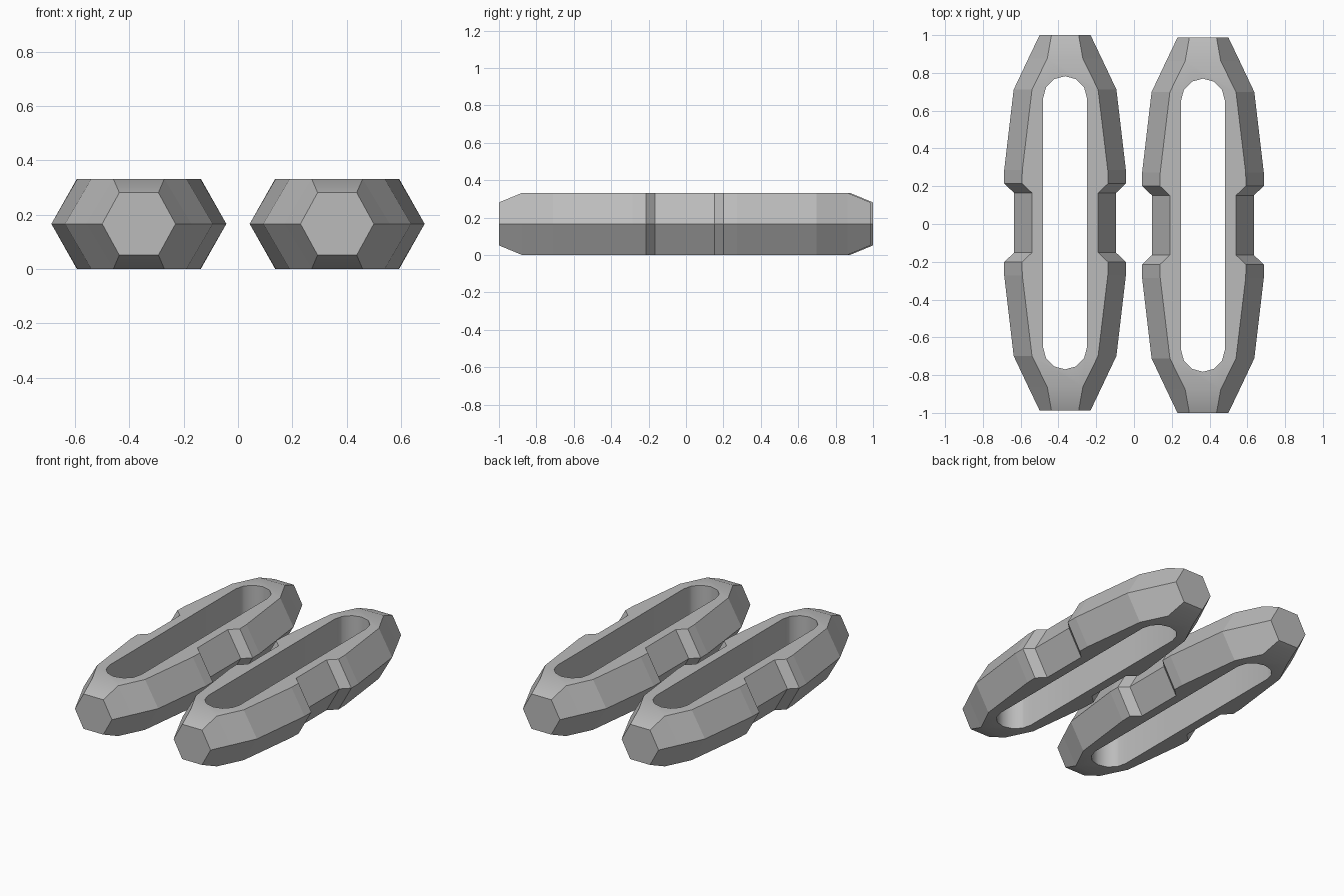
import bpy, bmesh, math

if "Cube" in bpy.data.objects:
    bpy.data.objects.remove(bpy.data.objects["Cube"])

H = 0.166          # half thickness
CX, CY = 0.365, 0.0065

grey = bpy.data.materials.new("grey")
grey.diffuse_color = (0.5, 0.5, 0.5, 1)
grey.use_nodes = True
grey.node_tree.nodes["Principled BSDF"].inputs["Base Color"].default_value = grey.diffuse_color

# hexagonal cross-sections: y, half width at middle, half width at top, half height
HALF = [(0.158, 0.270, 0.175, H), (0.208, 0.322, 0.228, H), (0.28, 0.322, 0.226, H),
        (0.705, 0.272, 0.175, H), (0.87, 0.194, 0.094, H), (0.9935, 0.135, 0.072, 0.115)]
SECTIONS = [(-y, m, t, h) for y, m, t, h in reversed(HALF)] + HALF


def new_object(name, bm):
    bmesh.ops.recalc_face_normals(bm, faces=bm.faces)
    mesh = bpy.data.meshes.new(name)
    bm.to_mesh(mesh)
    bm.free()
    mesh.materials.append(grey)
    ob = bpy.data.objects.new(name, mesh)
    bpy.context.collection.objects.link(ob)
    return ob


def link_body(name):
    # loft the hexagons along y
    bm = bmesh.new()
    rings = [[bm.verts.new((x, y, H + z)) for x, z in
              ((m, 0), (t, h), (-t, h), (-m, 0), (-t, -h), (t, -h))]
             for y, m, t, h in SECTIONS]
    for a, b in zip(rings, rings[1:]):
        for i in range(6):
            j = (i + 1) % 6
            bm.faces.new((a[i], a[j], b[j], b[i]))
    bm.faces.new(rings[0])
    bm.faces.new(rings[-1])
    return new_object(name, bm)


def slot_cutter():
    # rounded slot through the middle
    bm = bmesh.new()
    r, yc = 0.116, 0.66
    pts = [(r * math.cos(math.radians(30 * k)), r * math.sin(math.radians(30 * k)) + yc)
           for k in range(7)]
    pts += [(-x, -y) for x, y in pts]
    base = bm.faces.new([bm.verts.new((x, y, -0.2)) for x, y in pts])
    ext = bmesh.ops.extrude_face_region(bm, geom=[base])
    bmesh.ops.translate(bm, vec=(0, 0, 0.8),
                        verts=[v for v in ext["geom"] if isinstance(v, bmesh.types.BMVert)])
    return new_object("slot_cutter", bm)


cutter = slot_cutter()
cutter.hide_render = True

for name, s in (("left_link", -1), ("right_link", 1)):
    ob = link_body(name)
    mod = ob.modifiers.new("slot", "BOOLEAN")
    mod.operation = "DIFFERENCE"
    mod.solver = "EXACT"
    mod.object = cutter
    bpy.ops.object.select_all(action="DESELECT")
    ob.select_set(True)
    bpy.context.view_layer.objects.active = ob
    bpy.ops.object.modifier_apply(modifier="slot")
    bpy.ops.object.shade_smooth_by_angle(angle=math.radians(31))
    # crisp outer flanks, smooth slot ends and nose bevels
    for p in ob.data.polygons:
        if 0.1 < abs(p.normal.z) < 0.8:
            p.use_smooth = False
    ob.location = (s * CX, -s * CY, 0)

bpy.data.objects.remove(cutter)
